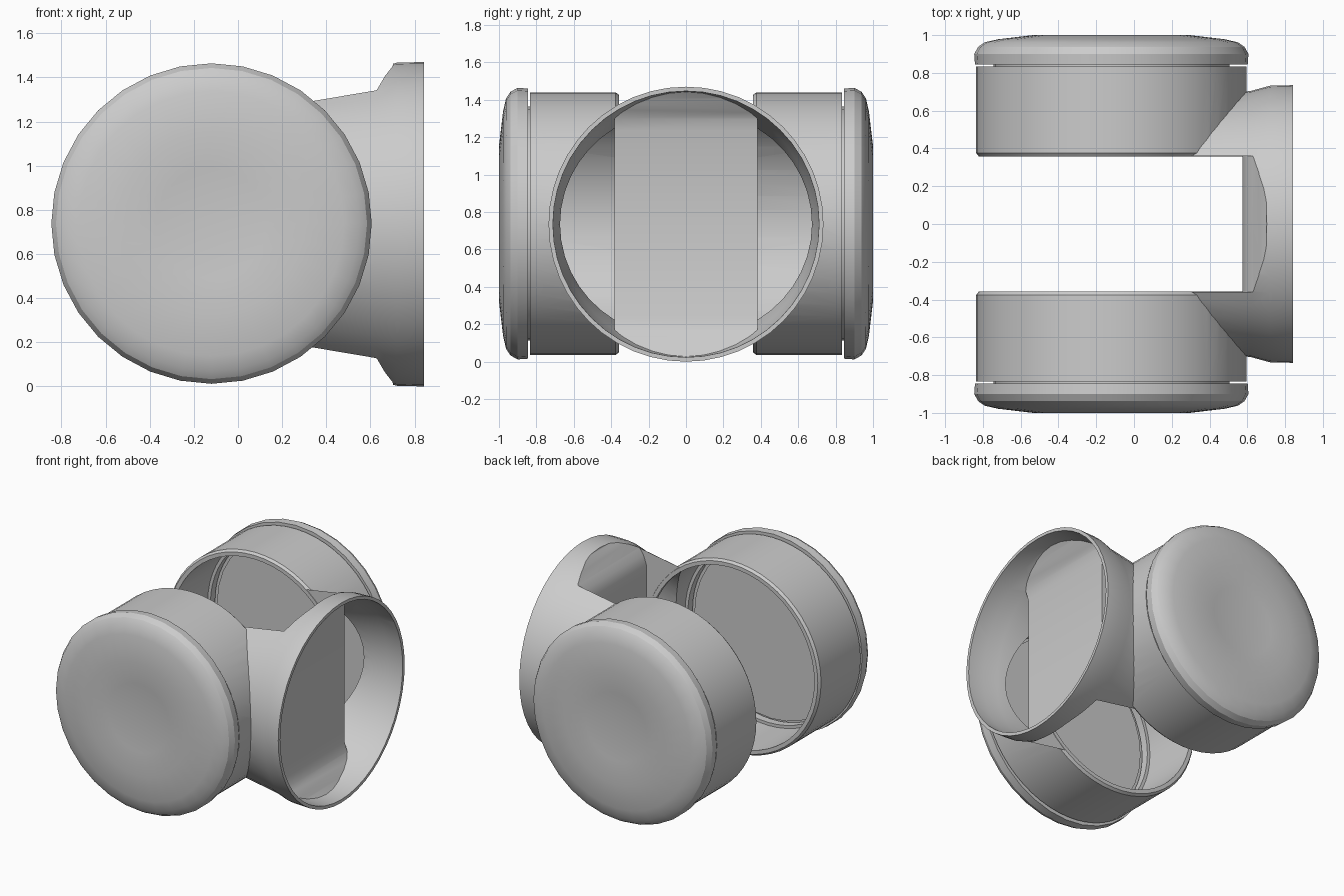
import bpy, bmesh, math
from mathutils import Vector

if "Cube" in bpy.data.objects:
    bpy.data.objects.remove(bpy.data.objects["Cube"])

CX, CZ = -0.12, 0.738       # drum axis position
PIPE_Z = 0.735              # pipe axis height


def finish(bm, name):
    bmesh.ops.remove_doubles(bm, verts=bm.verts, dist=1e-5)
    bmesh.ops.recalc_face_normals(bm, faces=bm.faces)
    me = bpy.data.meshes.new(name)
    bm.to_mesh(me)
    bm.free()
    ob = bpy.data.objects.new(name, me)
    bpy.context.collection.objects.link(ob)
    return ob


def lathe(name, profile, place, n):
    """Spin (radius, along) points; place(u, v, along) maps to world space."""
    bm = bmesh.new()
    rings = []
    for r, t in profile:
        rings.append([bm.verts.new(place(r * math.cos(2 * math.pi * i / n),
                                         r * math.sin(2 * math.pi * i / n), t))
                      for i in range(n)])
    for a, b in zip(rings, rings[1:]):
        for i in range(n):
            j = (i + 1) % n
            bm.faces.new((a[i], a[j], b[j], b[i]))
    return finish(bm, name)


def on_drum(side, sx=1.02):
    return lambda u, v, t: Vector((CX + u * sx, side * t, CZ + v))


def on_pipe(u, v, t):
    return Vector((t, u, PIPE_Z + v))


def slot(name, half, dx):
    """Slot between the arms: its end is flat and curls out at top and bottom."""
    upper = [(0.575, 0.50), (0.598, 0.565), (0.63, 0.61), (0.665, 0.67),
             (0.70, 0.715), (0.72, 0.80)]
    prof = [(-1.2, 0.80)] + [(x + dx, z) for x, z in reversed(upper)]
    prof += [(x, -z) for x, z in reversed(prof)]
    bm = bmesh.new()
    f = bm.faces.new([bm.verts.new((x, -half, PIPE_Z + z)) for x, z in prof])
    g = bmesh.ops.extrude_face_region(bm, geom=[f])
    bmesh.ops.translate(bm, vec=(0, 2 * half, 0),
                        verts=[e for e in g["geom"] if isinstance(e, bmesh.types.BMVert)])
    return finish(bm, name)


def boolean(ob, tool, op):
    m = ob.modifiers.new("bool", "BOOLEAN")
    m.operation, m.object, m.solver = op, tool, "EXACT"
    bpy.context.view_layer.objects.active = ob
    bpy.ops.object.modifier_apply(modifier=m.name)
    bpy.data.objects.remove(tool, do_unlink=True)


def smooth(ob, angle):
    bpy.ops.object.select_all(action="DESELECT")
    ob.select_set(True)
    bpy.context.view_layer.objects.active = ob
    bpy.ops.object.shade_smooth_by_angle(angle=math.radians(angle))


# Flared pipe, slotted so only two arms and the back plate remain
body = lathe("joint_housing", [(0, 0.0), (0.625, 0.0), (0.66, 0.30), (0.705, 0.62),
                               (0.732, 0.72), (0.735, 0.842), (0, 0.842)], on_pipe, 48)
boolean(body, slot("slot_cutter", 0.36, 0), "DIFFERENCE")

# Drum shells joined to the pipe
for s in (-1, 1):
    drum = lathe("drum", [(0, 0.358), (0.688, 0.358), (0.702, 0.376), (0.702, 0.835),
                          (0, 0.835)], on_drum(s), 56)
    boolean(body, drum, "UNION")

# Hollow pipe, leaving a thin plate and flanges around the slot
bore = lathe("pipe_bore", [(0, 0.05), (0.605, 0.05), (0.638, 0.30), (0.683, 0.62),
                           (0.708, 0.72), (0.715, 0.95), (0, 0.95)], on_pipe, 48)
boolean(bore, slot("slot_liner", 0.383, 0.024), "DIFFERENCE")
boolean(body, bore, "DIFFERENCE")

# Hollow drums with a small step at the outer end
for s in (-1, 1):
    hole = lathe("drum_bore", [(0, 0.34), (0.66, 0.34), (0.66, 0.78), (0.638, 0.78),
                               (0.638, 0.90), (0, 0.90)], on_drum(s), 56)
    boolean(body, hole, "DIFFERENCE")
smooth(body, 30)

# Rounded end caps with a shallow dish and a spigot inside the drum
for s, label in ((-1, "front_cap"), (1, "back_cap")):
    cap = lathe(label, [(0, 0.82), (0.625, 0.82), (0.625, 0.845), (0.722, 0.845),
                        (0.726, 0.90), (0.705, 0.938), (0.67, 0.962), (0.60, 0.978),
                        (0.415, 1.0), (0.25, 0.982), (0, 0.972)], on_drum(s, 1.0), 32)
    smooth(cap, 25)
